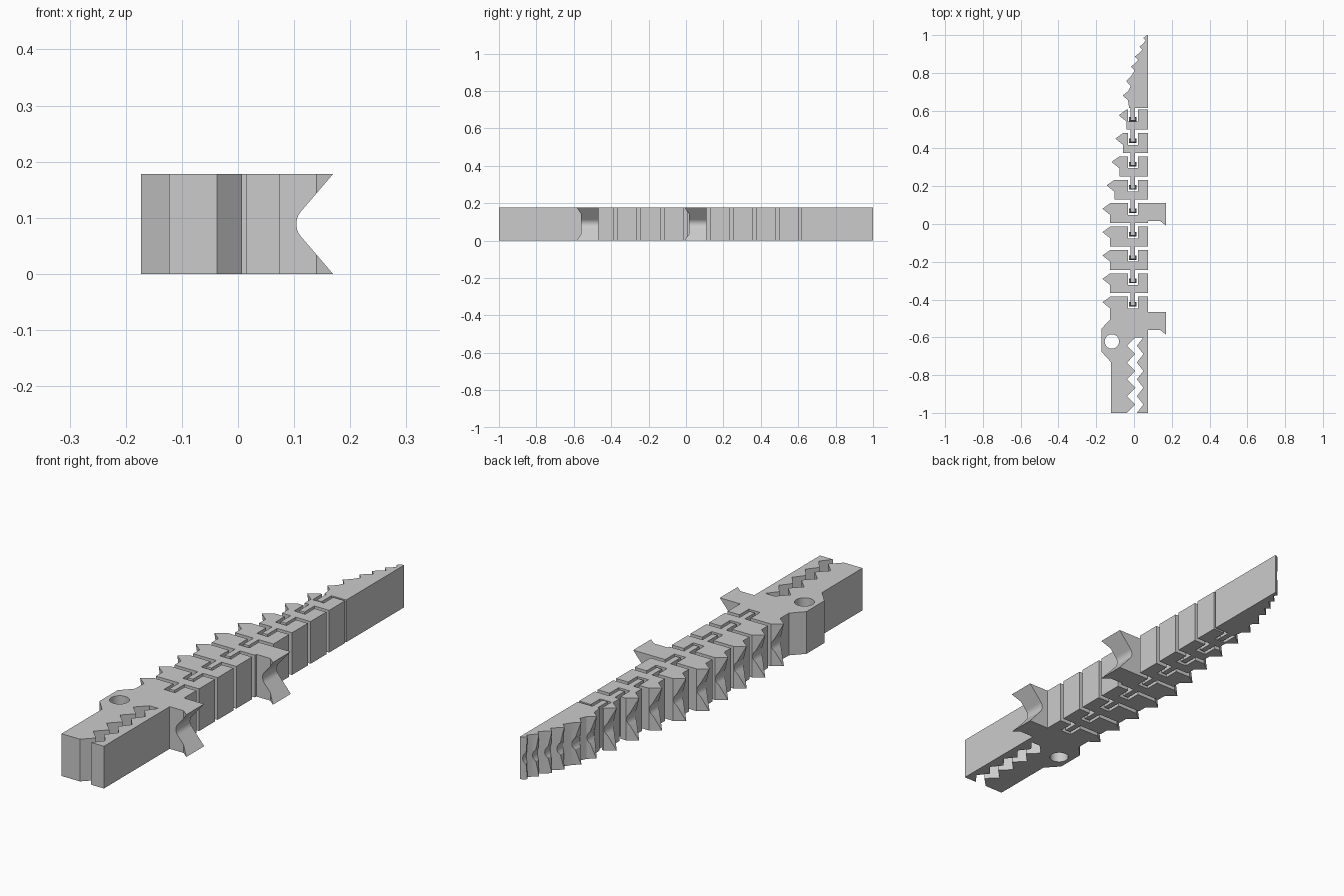
import bpy
import bmesh
import math

if "Cube" in bpy.data.objects:
    bpy.data.objects.remove(bpy.data.objects["Cube"])

H = 0.178            # thickness of the toy
RIGHT = 0.075        # flat belly side
PITCH, LENGTH = 0.12375, 0.105
SLOT_L, SLOT_R, SLOT_D = -0.032, 0.02, 0.062
MID = (SLOT_L + SLOT_R) / 2

grey = bpy.data.materials.new("light grey")
grey.use_nodes = True
grey.diffuse_color = (0.6, 0.6, 0.6, 1)
grey.node_tree.nodes["Principled BSDF"].inputs["Base Color"].default_value = (0.6, 0.6, 0.6, 1)


def loft(name, points, levels, place):
    """Stack copies of an outline; each level is (height, scale)."""
    bm = bmesh.new()
    rings = [[bm.verts.new(place(a * s, b * s, h)) for a, b in points] for h, s in levels]
    n = len(points)
    for low, high in zip(rings, rings[1:]):
        for i in range(n):
            j = (i + 1) % n
            bm.faces.new((low[i], low[j], high[j], high[i]))
    bm.faces.new(rings[0][::-1])
    bm.faces.new(rings[-1])
    bmesh.ops.recalc_face_normals(bm, faces=bm.faces)
    mesh = bpy.data.meshes.new(name)
    bm.to_mesh(mesh)
    bm.free()
    mesh.materials.append(grey)
    obj = bpy.data.objects.new(name, mesh)
    bpy.context.collection.objects.link(obj)
    return obj


def slab(name, points):
    return loft(name, points, [(0, 1), (H, 1)], lambda a, b, h: (a, b, h))


def bar(name, points, y0, y1):
    return loft(name, points, [(y0, 1), (y1, 1)], lambda a, b, h: (a, h, b))


def cut(obj, cutter):
    mod = obj.modifiers.new("cut", "BOOLEAN")
    mod.operation = "DIFFERENCE"
    mod.solver = "EXACT"
    mod.object = cutter
    cutter.hide_render = True
    bpy.context.view_layer.objects.active = obj
    bpy.ops.object.modifier_apply(modifier=mod.name)
    bpy.data.objects.remove(cutter)


def scoop(obj, edge, depth, side, y0, y1):
    """Hollow out a spike or foot with a rounded V running along y."""
    half, r = H / 2, 0.035
    mouth = edge + side * 0.02
    # straight flanks run into a round floor
    steps = [math.radians(-45 + 9 * i) for i in range(11)]
    floor = [(edge - side * (depth - r + r * math.cos(t)), half + r * math.sin(t)) for t in steps]
    pts = [(mouth, -0.002), (edge, -0.002)] + floor + [(edge, H + 0.002), (mouth, H + 0.002)]
    cut(obj, bar("scoop_cutter", pts, y0, y1))


def leg(top):
    return [(RIGHT, top), (0.171, top), (0.171, top - 0.12),
            (0.14, top - 0.095), (RIGHT, top - 0.095)]


def scoop_leg(obj, top):
    scoop(obj, 0.171, 0.067, 1, top - 0.13, top + 0.01)


def slot(top):
    return [(SLOT_L, top), (SLOT_L, top - SLOT_D), (SLOT_R, top - SLOT_D), (SLOT_R, top)]


def spike(base, top):
    return [(base, top - 0.062), (base - 0.041, top - 0.029), (base, top)]


def tongue(bottom, name):
    """Neck outline hanging from a part, plus its barrel shaped cross bar."""
    end = bottom - (PITCH - LENGTH) - 0.04
    head = [(-0.02, -0.012), (0.02, -0.012), (0.02, 0.012), (-0.02, 0.012)]
    levels = [(0, 0.6), (H * 0.25, 1), (H * 0.75, 1), (H, 0.6)]
    loft(name + "_joint_bar", head, levels, lambda a, b, h: (a + MID, b + end, h))
    return [(MID + 0.012, bottom), (MID + 0.012, end), (MID - 0.012, end), (MID - 0.012, bottom)]


# Body segments, from the tail towards the head
bases = [-0.04, -0.058, -0.078, -0.104] + [-0.126] * 4
for k, base in enumerate(bases):
    top = 0.605 - k * PITCH
    bottom = top - LENGTH
    name = f"body_segment_{k + 1}"
    has_leg = k == 4
    outline = [(base, bottom)] + spike(base, top) + slot(top)
    outline += leg(top) if has_leg else [(RIGHT, top)]
    outline += [(RIGHT, bottom)] + tongue(bottom, name)
    segment = slab(name, outline)
    scoop(segment, base - 0.041, 0.04, -1, bottom + 0.02, top + 0.01)
    if has_leg:
        scoop_leg(segment, top)

# Head with zigzag mouth, brow and front leg
top = 0.605 - 8 * PITCH
rows = [(-0.6 - i * 0.4 / 9, i % 2) for i in range(10)]
lower_teeth = [(0.015 if odd else 0.05, y) for y, odd in reversed(rows)]
upper_teeth = [(-0.037 if odd else 0.007, y) for y, odd in rows]
brow = [(-0.123, -1), (-0.123, -0.73), (-0.173, -0.675), (-0.173, -0.555), (-0.126, -0.505)]
outline = spike(-0.126, top) + slot(top) + [(RIGHT, top)] + leg(-0.467)
outline += [(RIGHT, -1)] + lower_teeth + upper_teeth + brow
head = slab("head", outline)
scoop(head, -0.167, 0.04, -1, top - 0.07, top + 0.01)
scoop_leg(head, -0.467)

# Eye hole through the head
bpy.ops.mesh.primitive_cylinder_add(vertices=32, radius=0.038, depth=1, location=(-0.117, -0.622, 0))
cut(head, bpy.context.object)

# Tail with shrinking spikes: each tip is (x, y, reach, half length)
tips = [(-0.06, 0.68, 0.03, 0.024), (-0.042, 0.757, 0.027, 0.026),
        (-0.016, 0.832, 0.022, 0.02), (0.004, 0.886, 0.022, 0.018),
        (0.028, 0.938, 0.02, 0.016), (0.05, 0.985, 0.014, 0.012)]
outline = [(-0.026, 0.614)]
for x, y, reach, half in tips:
    outline += [(x + reach - 0.002, y - half), (x, y), (x + reach, y + half)]
outline += [(RIGHT, 1), (RIGHT, 0.614)] + tongue(0.614, "tail")
tail = slab("tail", outline)
for x, y, reach, half in tips:
    scoop(tail, x, reach, -1, y - half, y + half)

# Keep edges crisp, round only the scoops and the eye
bpy.ops.object.select_all(action="DESELECT")
for obj in bpy.context.collection.objects:
    if obj.type == "MESH" and obj.data.materials and obj.data.materials[0] == grey:
        obj.select_set(True)
        bpy.context.view_layer.objects.active = obj
bpy.ops.object.shade_smooth_by_angle(angle=math.radians(25))
